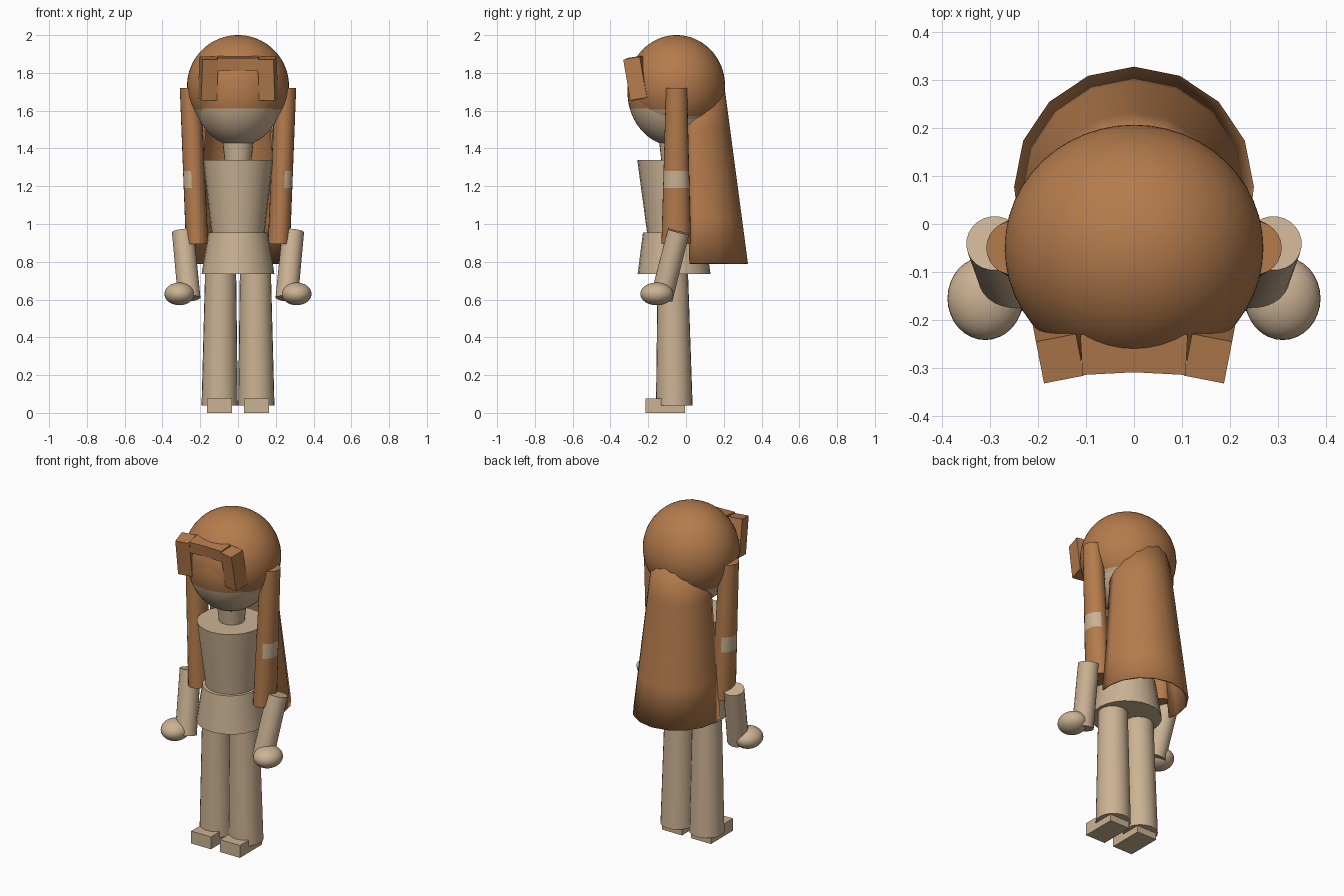
import bpy, bmesh, math
from mathutils import Vector, Matrix

if "Cube" in bpy.data.objects:
    bpy.data.objects.remove(bpy.data.objects["Cube"])


def material(name, rgb):
    m = bpy.data.materials.new(name)
    m.diffuse_color = (*rgb, 1)
    m.use_nodes = True
    m.node_tree.nodes["Principled BSDF"].inputs["Base Color"].default_value = m.diffuse_color
    return m


HAIR = material("copper_hair", (0.46, 0.20, 0.073))
SKIN = material("beige_skin", (0.60, 0.45, 0.295))


def finish(bm, name, mats, paint=None, smooth=True):
    """Turn a bmesh into an object; paint(centre, normal) picks the slot."""
    bmesh.ops.recalc_face_normals(bm, faces=bm.faces)
    for f in bm.faces:
        f.smooth = smooth
        if paint:
            f.material_index = paint(f.calc_center_median(), f.normal)
    # keep the rims crisp
    for e in bm.edges:
        if len(e.link_faces) == 2 and e.calc_face_angle() > math.radians(40):
            e.smooth = False
    me = bpy.data.meshes.new(name)
    bm.to_mesh(me)
    bm.free()
    for m in mats:
        me.materials.append(m)
    ob = bpy.data.objects.new(name, me)
    bpy.context.collection.objects.link(ob)
    return ob


def ball(name, centre, radii, mats, paint=None, segs=48, rings=40):
    bm = bmesh.new()
    bmesh.ops.create_uvsphere(
        bm, u_segments=segs, v_segments=rings, radius=1,
        matrix=Matrix.Translation(centre) @ Matrix.Diagonal((*radii, 1)))
    return finish(bm, name, mats, paint)


def tube(name, a, ra, b, rb, mats, paint=None, steps=(0, 1), segs=24, tilt=False):
    """Capped tapered tube from a to b with (x, y) radii at each end."""
    a, b = Vector(a), Vector(b)
    turn = (b - a).to_track_quat('Z', 'Y') if tilt else Matrix.Identity(3)
    bm = bmesh.new()
    rows = []
    for t in steps:
        rx, ry = (ra[i] + (rb[i] - ra[i]) * t for i in (0, 1))
        rows.append([bm.verts.new(a.lerp(b, t) + turn @ Vector((
            rx * math.cos(math.tau * i / segs),
            ry * math.sin(math.tau * i / segs), 0))) for i in range(segs)])
    for lo, hi in zip(rows, rows[1:]):
        for i in range(segs):
            j = (i + 1) % segs
            bm.faces.new((lo[i], lo[j], hi[j], hi[i]))
    bm.faces.new(rows[0])
    bm.faces.new(rows[-1])
    return finish(bm, name, mats, paint)


def box(name, centre, size, mats, rx=0, rz=0):
    bm = bmesh.new()
    bmesh.ops.create_cube(
        bm, size=1,
        matrix=Matrix.Translation(centre)
        @ Matrix.Rotation(math.radians(rz), 4, 'Z')
        @ Matrix.Rotation(math.radians(rx), 4, 'X')
        @ Matrix.Diagonal((*size, 1)))
    return finish(bm, name, mats, smooth=False)


def face_rule(c, n):
    limit = 1.61 if c.y < -0.1 else 1.57
    return 1 if c.z < limit and c.y < 0.07 else 0


# Head and the hair cap that wraps it
ball("head", (0, -0.06, 1.70), (0.24, 0.25, 0.287), [HAIR, SKIN], face_rule)
ball("hair_cap", (0, -0.05, 1.73), (0.27, 0.257, 0.27), [HAIR, SKIN], face_rule)

# Neck, torso and hips
tube("neck", (0, -0.06, 1.33), (0.07, 0.07), (0, -0.06, 1.46), (0.085, 0.085), [SKIN])
tube("torso", (0, -0.065, 0.93), (0.138, 0.138), (0, -0.07, 1.34), (0.185, 0.188), [SKIN])
tube("hips", (0, -0.063, 0.735), (0.193, 0.193), (0, -0.065, 0.955), (0.157, 0.163), [SKIN])

# Long back hair: an open, flaring half cone
bm = bmesh.new()
rows = []
for k in range(5):
    t = k / 4
    cy, r, z = 0.078 - 0.038 * t, 0.25 - 0.088 * t, 0.79 + 0.95 * t
    angles = [-14] + [22.5 * i for i in range(9)] + [194]
    rows.append([bm.verts.new((r * math.cos(math.radians(d)),
                               cy + r * math.sin(math.radians(d)), z)) for d in angles])
for lo, hi in zip(rows, rows[1:]):
    for i in range(len(lo) - 1):
        bm.faces.new((lo[i], lo[i + 1], hi[i + 1], hi[i]))
back = finish(bm, "back_hair", [HAIR])
shell = back.modifiers.new("thickness", 'SOLIDIFY')
shell.thickness = 0.01
shell.offset = -1

# Mirrored parts
for side, s in (("left", -1), ("right", 1)):
    # Side lock with a pale outward patch
    tube(f"{side}_hair_lock", (s * 0.217, -0.052, 0.895), (0.059, 0.078),
         (s * 0.252, -0.05, 1.72), (0.056, 0.056), [HAIR, SKIN],
         lambda c, n, s=s: 1 if 1.19 < c.z < 1.28 and n.x * s > 0.3 else 0,
         steps=(0, 0.358, 0.467, 1))
    # Fringe blocks
    box(f"{side}_outer_fringe", (s * 0.158, -0.262, 1.77), (0.085, 0.09, 0.22),
        [HAIR], rx=10, rz=-11 * s)
    box(f"{side}_inner_fringe", (s * 0.055, -0.265, 1.85), (0.11, 0.085, 0.07),
        [HAIR], rx=8, rz=-3 * s)
    # Forearm and hand
    tube(f"{side}_forearm", (s * 0.258, -0.13, 0.605), (0.06, 0.06),
         (s * 0.292, -0.04, 0.96), (0.058, 0.058), [SKIN], tilt=True)
    ball(f"{side}_hand", (s * 0.31, -0.155, 0.63), (0.079, 0.087, 0.06), [SKIN],
         segs=32, rings=20)
    # Leg and foot
    tube(f"{side}_leg", (s * 0.097, -0.062, 0.04), (0.096, 0.097),
         (s * 0.092, -0.07, 0.76), (0.082, 0.08), [SKIN])
    box(f"{side}_foot", (s * 0.097, -0.11, 0.0375), (0.133, 0.21, 0.075), [SKIN])
